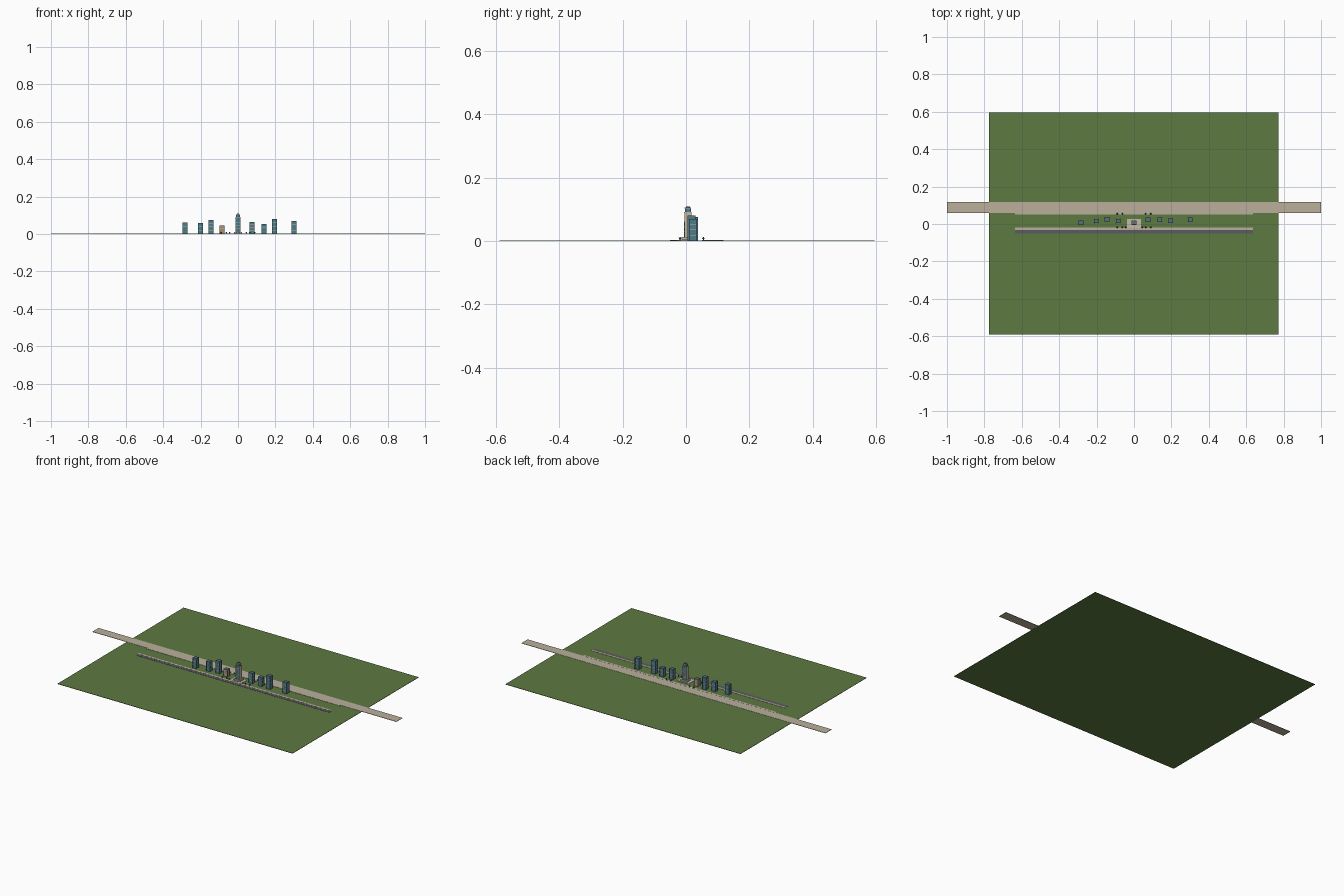
import bpy

cube = bpy.data.objects.get("Cube")
if cube:
    bpy.data.objects.remove(cube, do_unlink=True)


def material(name, r, g, b):
    m = bpy.data.materials.new(name)
    m.use_nodes = True
    m.diffuse_color = (r, g, b, 1)
    m.node_tree.nodes["Principled BSDF"].inputs["Base Color"].default_value = (r, g, b, 1)
    return m


GRASS = material("grass green", 0.11, 0.195, 0.053)
SAND = material("sandy paving", 0.49, 0.43, 0.33)
ROAD = material("asphalt grey", 0.10, 0.10, 0.12)
GLASS = material("teal glass", 0.075, 0.20, 0.25)
ROOF = material("roof blue grey", 0.09, 0.16, 0.22)
STONE = material("pale stone", 0.55, 0.49, 0.38)
TAN = material("warm tan", 0.42, 0.28, 0.17)
LEAF = material("dark leaf", 0.04, 0.10, 0.03)
TRUNK = material("trunk brown", 0.13, 0.08, 0.04)

GROUND_TOP = 0.002


def finish(name, mat):
    ob = bpy.context.object
    ob.name = name
    ob.data.materials.append(mat)
    return ob


def box(name, x0, x1, y0, y1, z0, z1, mat):
    bpy.ops.mesh.primitive_cube_add(size=1, location=((x0 + x1) / 2, (y0 + y1) / 2, (z0 + z1) / 2))
    ob = finish(name, mat)
    ob.scale = (x1 - x0, y1 - y0, z1 - z0)
    return ob


def block(name, x, y, w, d, z0, z1, mat):
    return box(name, x - w / 2, x + w / 2, y - d / 2, y + d / 2, z0, z1, mat)


def cone(name, x, y, r1, r2, z0, z1, mat, sides=8):
    bpy.ops.mesh.primitive_cone_add(vertices=sides, radius1=r1, radius2=r2, depth=z1 - z0,
                                    location=(x, y, (z0 + z1) / 2))
    return finish(name, mat)


# Ground, promenade and road
box("ground", -0.775, 0.772, -0.59, 0.595, 0, GROUND_TOP, GRASS)
box("beach_strip", -1, 1, 0.06, 0.118, 0.001, 0.003, SAND)
box("promenade", -0.637, 0.635, 0.05, 0.061, 0.001, 0.0035, SAND)
box("pavement", -0.637, 0.635, -0.031, -0.02, 0.001, 0.0035, SAND)
box("road", -0.637, 0.635, -0.051, -0.031, 0.001, 0.003, ROAD)


# Background towers: glass core, floor bands and corner piers
def tower(name, x, y, height, wall=GLASS, w=0.024, d=0.022):
    block(name + "_core", x, y, w, d, GROUND_TOP, height - 0.002, wall)
    block(name + "_roof", x, y, w + 0.001, d + 0.001, height - 0.002, height, ROOF)
    floors = max(3, round(height / 0.018))
    for i in range(1, floors):
        z = height * i / floors
        block(name + "_floor_band", x, y, w + 0.001, d + 0.001, z, z + 0.0015, STONE)
    for sx in (-1, 1):
        for sy in (-1, 1):
            block(name + "_corner_pier", x + sx * w / 2, y + sy * d / 2, 0.0025, 0.0025,
                  GROUND_TOP, height, ROOF)


sites = [(-0.283, 0.006, 0.062, GLASS), (-0.201, 0.016, 0.060, GLASS),
         (-0.144, 0.026, 0.075, GLASS), (-0.085, 0.016, 0.045, TAN),
         (0.075, 0.023, 0.064, GLASS), (0.138, 0.022, 0.054, GLASS),
         (0.195, 0.017, 0.080, GLASS), (0.300, 0.022, 0.069, GLASS)]
for i, (x, y, h, wall) in enumerate(sites):
    tower("side_tower_%d" % (i + 1), x, y, h, wall)

# Central tower on its stone podium
block("plaza", 0, 0.003, 0.075, 0.05, 0.001, 0.004, STONE)
block("podium", 0, 0.006, 0.042, 0.034, 0.004, 0.012, STONE)
block("main_tower_shaft", 0, 0.006, 0.025, 0.022, 0.012, 0.092, GLASS)
for i in range(1, 6):
    z = 0.012 + i * 0.0155
    block("main_floor_band", 0, 0.006, 0.027, 0.024, z, z + 0.002, STONE)
for sx in (-1, 1):
    block("main_side_pier", sx * 0.0125, 0.006, 0.003, 0.023, 0.012, 0.092, STONE)
block("main_upper_tier", 0, 0.006, 0.021, 0.019, 0.092, 0.102, GLASS)
block("main_crown", 0, 0.006, 0.022, 0.02, 0.102, 0.105, STONE)
block("main_roof_house", 0, 0.006, 0.012, 0.012, 0.105, 0.109, ROOF)

# Low entrance canopy in front
block("entrance_canopy", 0, -0.017, 0.022, 0.012, 0.009, 0.011, STONE)
for sx in (-1, 1):
    block("canopy_post", sx * 0.009, -0.021, 0.002, 0.002, 0.003, 0.009, STONE)

# Small trees either side of the tower, along both frontages
for y in (-0.018, 0.055):
    for x in (0.062, 0.09):
        for side in (-1, 1):
            cone("tree_trunk", side * x, y, 0.0012, 0.001, GROUND_TOP, 0.008, TRUNK, 6)
            cone("tree_crown", side * x, y, 0.0045, 0.001, 0.006, 0.012, LEAF)
for side in (-1, 1):
    cone("plaza_tree_trunk", side * 0.045, -0.018, 0.0012, 0.001, GROUND_TOP, 0.008, TRUNK, 6)
    cone("plaza_tree_crown", side * 0.045, -0.018, 0.0045, 0.001, 0.006, 0.012, LEAF)
